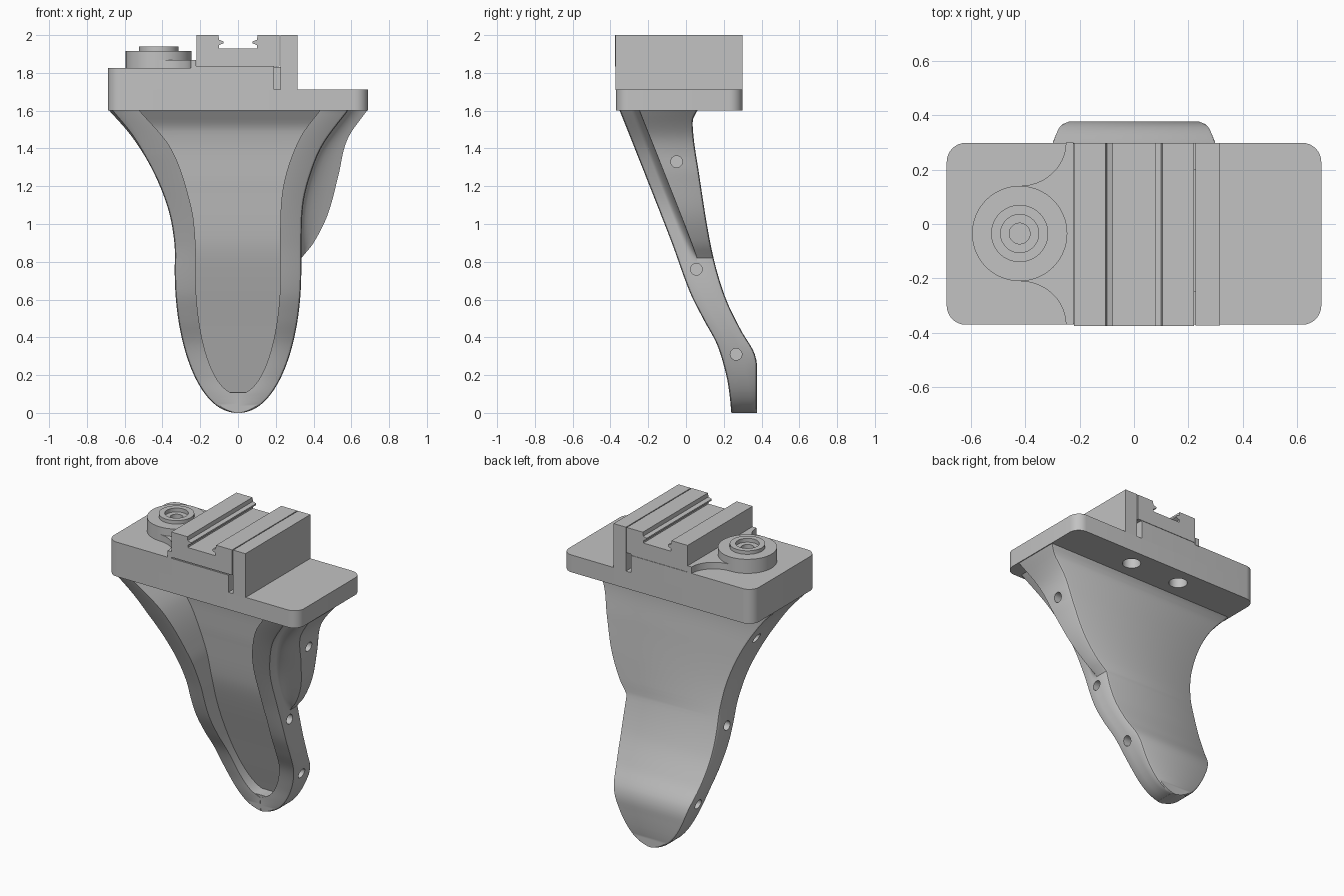
import bpy, bmesh, math
from mathutils import Vector

cube = bpy.data.objects.get("Cube")
if cube:
    bpy.data.objects.remove(cube, do_unlink=True)

GREY = (0.54, 0.54, 0.54, 1)
mat = bpy.data.materials.new("plain grey")
mat.use_nodes = True
mat.diffuse_color = GREY
mat.node_tree.nodes["Principled BSDF"].inputs["Base Color"].default_value = GREY


def shade(ob):
    bpy.ops.object.select_all(action='DESELECT')
    ob.select_set(True)
    bpy.context.view_layer.objects.active = ob
    bpy.ops.object.shade_smooth_by_angle(angle=math.radians(32))


def loft(name, rings):
    """Skin closed rings of equal length and cap both ends."""
    bm = bmesh.new()
    rows = [[bm.verts.new(p) for p in ring] for ring in rings]
    n = len(rows[0])
    for a, b in zip(rows, rows[1:]):
        for i in range(n):
            j = (i + 1) % n
            bm.faces.new((a[i], a[j], b[j], b[i]))
    bm.faces.new(rows[0][::-1])
    bm.faces.new(rows[-1])
    bmesh.ops.recalc_face_normals(bm, faces=bm.faces)
    me = bpy.data.meshes.new(name)
    bm.to_mesh(me)
    bm.free()
    me.materials.append(mat)
    ob = bpy.data.objects.new(name, me)
    bpy.context.collection.objects.link(ob)
    shade(ob)
    return ob


def prism(name, pts, lo, hi, axis='Z'):
    """Extrude a 2D outline along Z (x, y points) or Y (x, z points)."""
    place = (lambda p, h: (p[0], p[1], h)) if axis == 'Z' else (lambda p, h: (p[0], h, p[1]))
    return loft(name, [[place(p, h) for p in pts] for h in (lo, hi)])


def rect(x0, x1, y0, y1, r_left=0, r_right=0, steps=8):
    """Rectangle outline with its own corner radius on each side."""
    pts = []
    for cx, cy, r, start in ((x1, y1, r_right, 0), (x0, y1, r_left, 90),
                             (x0, y0, r_left, 180), (x1, y0, r_right, 270)):
        sx = 1 if cx == x1 else -1
        sy = 1 if cy == y1 else -1
        for k in range(steps + 1 if r else 1):
            a = math.radians(start + 90 * k / steps)
            pts.append((cx - sx * r + r * math.cos(a), cy - sy * r + r * math.sin(a)))
    return pts


def curve(*pts):
    """Smooth function through the given (input, output) points."""
    n = len(pts)

    def slope(i):
        a, b = pts[max(i - 1, 0)], pts[min(i + 1, n - 1)]
        return (b[1] - a[1]) / (b[0] - a[0])

    def f(z):
        i = 0
        while i < n - 2 and z > pts[i + 1][0]:
            i += 1
        (z0, v0), (z1, v1) = pts[i], pts[i + 1]
        h = z1 - z0
        t = min(max((z - z0) / h, 0), 1)
        return ((2*t**3 - 3*t*t + 1) * v0 + (t**3 - 2*t*t + t) * h * slope(i)
                + (3*t*t - 2*t**3) * v1 + (t**3 - t*t) * h * slope(i + 1))
    return f


def tongue(width, base, upper):
    """Half width: near-elliptical tip below, free curve above."""
    mid = 0.75

    def f(z):
        if z >= mid:
            return upper(z)
        return width * max(0, 1 - ((mid - z) / (mid - base)) ** 2) ** .47
    return f


def drill(ob, start, end, radius):
    """Cut a round hole between two points."""
    a, b = Vector(start), Vector(end)
    turn = (b - a).to_track_quat('Z', 'Y')
    ring = [turn @ Vector((radius * math.cos(k * math.tau / 24),
                           radius * math.sin(k * math.tau / 24), 0)) for k in range(24)]
    cutter = loft("hole_cutter", [[a + p for p in ring], [b + p for p in ring]])
    mod = ob.modifiers.new("hole", 'BOOLEAN')
    mod.operation = 'DIFFERENCE'
    mod.solver = 'EXACT'
    mod.object = cutter
    bpy.context.view_layer.objects.active = ob
    bpy.ops.object.modifier_apply(modifier=mod.name)
    bpy.data.objects.remove(cutter, do_unlink=True)
    shade(ob)


# Curved handle: front, back and recess profiles, then half widths by height
front = curve((0, .24), (.1, .23), (.2, .213), (.36, .165), (.5, .09), (.64, .02), (.9, -.075),
              (1.25, -.212), (1.61, -.355))
back = curve((0, .376), (.2, .376), (.27, .374), (.33, .356), (.44, .29), (.62, .205), (.86, .137),
             (1.26, .07), (1.54, .035), (1.61, .065))
recess = curve((.11, .31), (.45, .193), (.78, .08), (.92, .043), (1.2, .003), (1.5, -.04), (1.61, -.11))
outer = tongue(.335, 0, curve((.75, .335), (.9, .337), (1.08, .37), (1.28, .45), (1.46, .56), (1.61, .69)))
rim_right = tongue(.335, 0, curve((.75, .335), (.9, .336), (1.1, .345), (1.25, .38), (1.42, .45), (1.61, .59)))
inner_left = tongue(.225, .1, curve((.75, .225), (.9, .225), (1.1, .25), (1.4, .355), (1.61, .53)))
inner_right = tongue(.225, .1, curve((.75, .225), (.9, .222), (1.2, .24), (1.45, .325), (1.61, .44)))
flare = curve((.82, .335), (.9, .4), (1.05, .475), (1.25, .53), (1.45, .58), (1.61, .69))


def section(z):
    f, b = front(z), back(z)
    wl, wr = max(outer(z), .02), max(rim_right(z), .02)
    il, ir = max(inner_left(z), .004), max(inner_right(z), .004)
    floor = recess(z) if z >= .11 else f + .002
    wb = max(wr, flare(z)) if z > .82 else wr
    r = min(.016, wl * .4)
    rl = r + .05 * max(0, (z - 1.35) / .26)  # larger corner under the plate
    m = f + .06
    scoop = .045
    pts = [(-wl, f + rl), (-wl + rl * .3, f + rl * .3), (-wl + rl, f), (-il, f), (-il, floor),
           (ir, floor), (ir, f), (wr - r, f), (wr - r * .3, f + r * .3), (wr, f + r)]
    for k in range(7):  # hollow between the rim and the flared edge
        a = k / 6 * math.pi / 2
        pts.append((wr + (wb - wr) * (1 - math.cos(a)), m + scoop * math.sin(a)))
    pts += [(wb, b - r), (wb - r * .3, b - r * .3), (wb - r, b),
            (-wl + r, b), (-wl + r * .3, b - r * .3), (-wl, b - r)]
    return [(x, y, z) for x, y in pts]


levels = [.109 * (k / 12) ** 2 for k in range(13)]
levels += [.11 + .2 * (k / 14) ** 2 for k in range(15)]
levels += [.31 + 1.295 * k / 56 for k in range(1, 57)]
handle = loft("handle", [section(z) for z in levels])
for y, z, left, right in ((-.05, 1.33, .47, .55), (.055, .76, .335, .335), (.265, .31, .275, .275)):
    drill(handle, (right - .06, y, z), (right + .25, y, z), .031)
    drill(handle, (-left + .06, y, z), (-left - .25, y, z), .031)

# Mounting plate with two holes underneath
plate = prism("mounting_plate", rect(-.688, .688, -.37, .298, .07, .07), 1.6, 1.713)
for x in (-.19, .17):
    drill(plate, (x, .18, 1.5), (x, .18, 1.69), .055)
prism("upper_slab", rect(-.688, .19, -.37, .298, .07), 1.71, 1.825)
prism("side_block", rect(.226, .315, -.373, .298), 1.71, 2)
prism("slot_filler", rect(.18, .235, -.25, .2), 1.7, 1.83)

# Clamp rail with a toothed channel
half = [(.22, 1.835), (.22, 2), (.104, 2), (.1, 1.975), (.077, 1.967), (.077, 1.957), (.1, 1.947), (.1, 1.93)]
prism("clamp_rail", half + [(-x, z) for x, z in half[::-1]], -.375, .298, 'Y')
prism("rail_base", rect(-.225, .19, -.365, .295), 1.82, 1.836)

# Locking knob, turned profile
CX, CY = -.42, -.035
profile = [(.175, 1.82), (.175, 1.917), (.105, 1.917), (.105, 1.94), (.07, 1.94),
           (.07, 1.915), (.038, 1.915), (.038, 1.885)]
loft("locking_knob", [[(CX + r * math.cos(k * math.tau / 64), CY + r * math.sin(k * math.tau / 64), z)
                       for k in range(64)] for r, z in profile])

# Low web that flares from the knob to the rail
arc = [(CX + .17 * math.sin(k / 12 * math.pi / 2), CY + .175 + .16 * (1 - math.cos(k / 12 * math.pi / 2)))
       for k in range(13)]
web = arc + [(-.222, arc[-1][1])]
prism("knob_web", web + [(x, 2 * CY - y) for x, y in web[::-1]], 1.82, 1.868)
